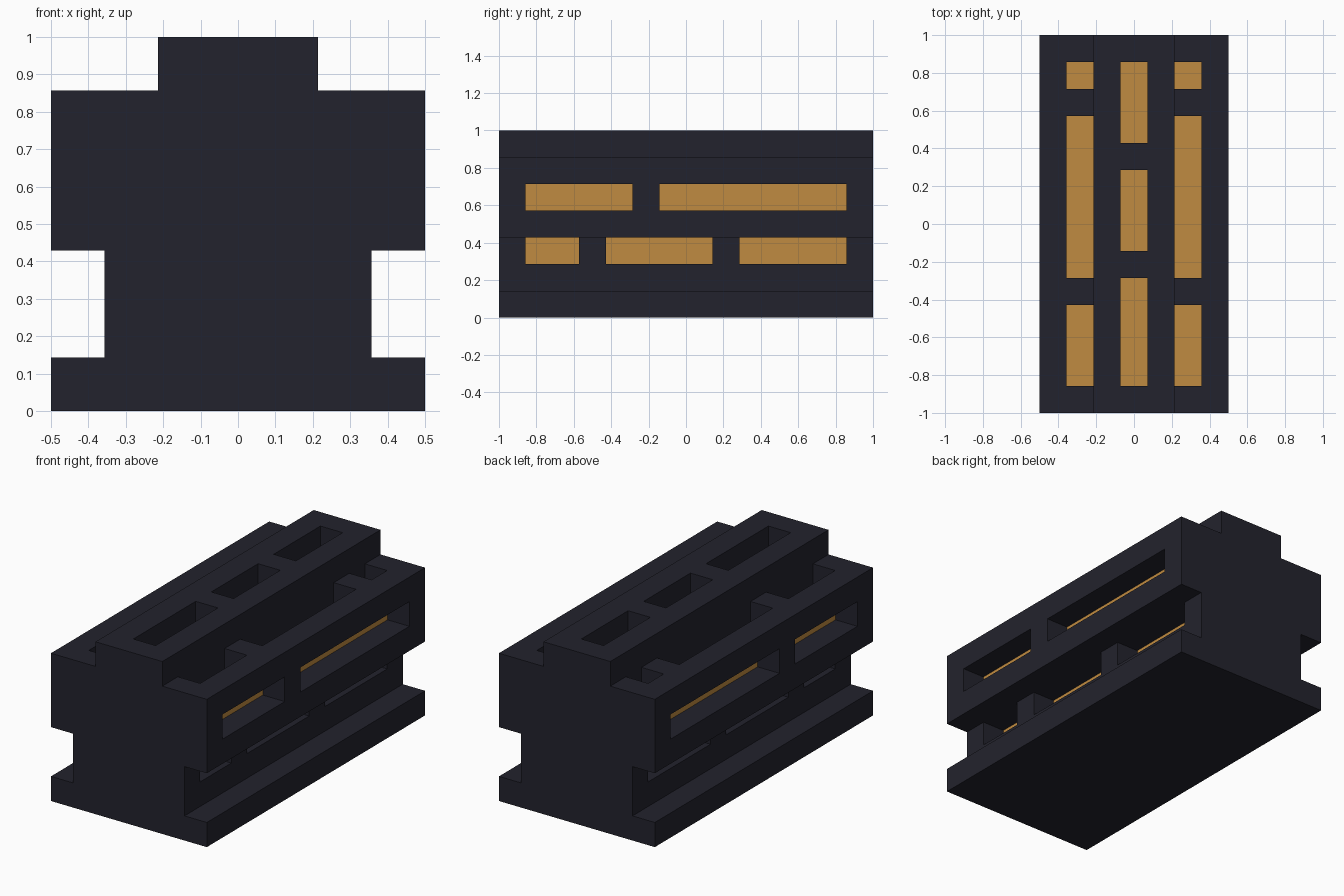
import bpy, bmesh
from mathutils import Vector

cube = bpy.data.objects.get("Cube")
if cube:
    bpy.data.objects.remove(cube, do_unlink=True)

U = 1 / 7            # module: body is 7 wide, 14 long, 7 high
DEPTH = U - 0.001    # slot depth


def material(name, rgb):
    m = bpy.data.materials.new(name)
    m.use_nodes = True
    m.diffuse_color = (*rgb, 1)
    bsdf = m.node_tree.nodes["Principled BSDF"]
    bsdf.inputs["Base Color"].default_value = (*rgb, 1)
    bsdf.inputs["Roughness"].default_value = 0.8
    return m


def add_object(name, bm, mat):
    bmesh.ops.recalc_face_normals(bm, faces=bm.faces)
    me = bpy.data.meshes.new(name)
    bm.to_mesh(me)
    bm.free()
    me.materials.append(mat)
    ob = bpy.data.objects.new(name, me)
    bpy.context.collection.objects.link(ob)
    return ob


def add_box(bm, lo, hi):
    verts = bmesh.ops.create_cube(bm, size=1)["verts"]
    lo, hi = Vector(lo), Vector(hi)
    for v in verts:
        v.co = (lo + hi) / 2 + v.co * (hi - lo)


dark = material("dark slate", (0.0165, 0.0165, 0.0262))
gold = material("ochre gold", (0.53, 0.26, 0.052))

# Body: stepped, grooved profile extruded along y
half = [(3.5, 0), (3.5, 1), (2.5, 1), (2.5, 3), (3.5, 3), (3.5, 6), (1.5, 6), (1.5, 7)]
outline = half + [(-x, z) for x, z in reversed(half)]
bm = bmesh.new()
face = bm.faces.new([bm.verts.new((x * U, -1, z * U)) for x, z in outline])
ext = bmesh.ops.extrude_face_region(bm, geom=[face])["geom"]
bmesh.ops.translate(bm, vec=(0, 2, 0), verts=[v for v in ext if isinstance(v, bmesh.types.BMVert)])
body = add_object("body", bm, dark)

# Slot rows in modules: name, facing axis, surface position, cross range, y ranges
rows = [
    ("top_middle_strips", "z", 7, (-0.5, 0.5), [(-6, -2), (-1, 2), (3, 6)]),
    ("top_side_strips", "z", 6, (1.5, 2.5), [(-6, -3), (-2, 4), (5, 6)]),
    ("upper_side_strips", "x", 3.5, (4, 5), [(-6, -2), (-1, 6)]),
    ("lower_side_strips", "x", 2.5, (2, 3), [(-6, -4), (-3, 1), (2, 6)]),
]


def slot_box(bm, axis, cross, ys, near, far, side):
    """Box spanning near..far along the facing axis, mirrored when side is -1."""
    a, b = cross[0] * U, cross[1] * U
    (x0, x1), (z0, z1) = ((a, b), (near, far)) if axis == "z" else ((near, far), (a, b))
    if side < 0:
        x0, x1 = -x1, -x0
    add_box(bm, (x0, ys[0] * U, z0), (x1, ys[1] * U, z1))


# Cut the slots and lay a thin strip on the floor of each
for name, axis, surface, cross, spans in rows:
    top = surface * U
    floor = top - DEPTH
    cut, strips = bmesh.new(), bmesh.new()
    for side in ((1,) if cross[0] < 0 else (1, -1)):
        for ys in spans:
            slot_box(cut, axis, cross, ys, floor, top + 0.05, side)
            slot_box(strips, axis, cross, ys, floor - 0.004, floor + 0.001, side)
    cutter = add_object("slot_cutter", cut, dark)
    cutter.hide_render = True
    mod = body.modifiers.new("slots", "BOOLEAN")
    mod.operation, mod.solver, mod.object = "DIFFERENCE", "EXACT", cutter
    bpy.context.view_layer.objects.active = body
    bpy.ops.object.modifier_apply(modifier=mod.name)
    bpy.data.objects.remove(cutter, do_unlink=True)
    add_object(name, strips, gold)
